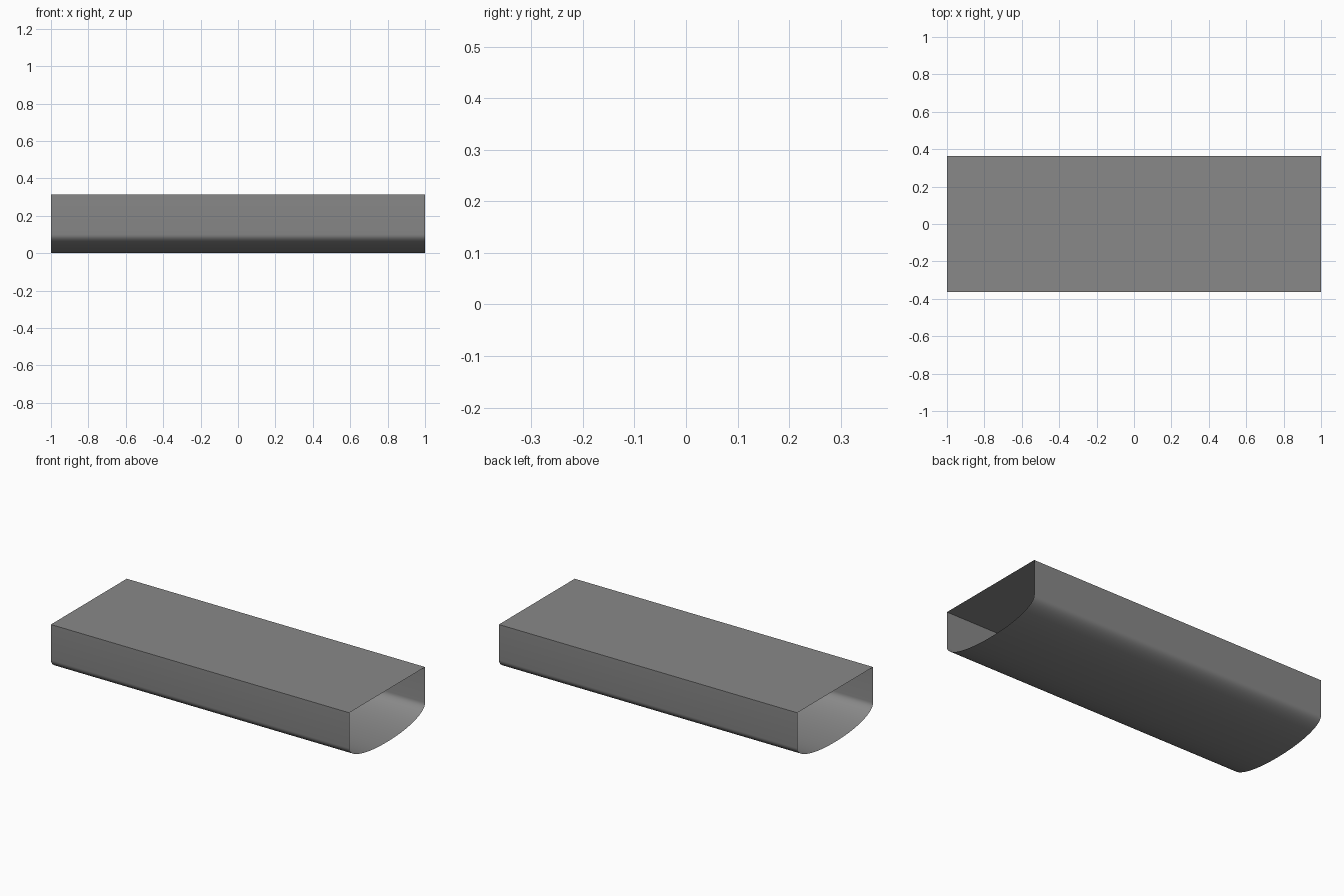
import bpy, bmesh
from math import sin, cos, pi, radians

if "Cube" in bpy.data.objects:
    bpy.data.objects.remove(bpy.data.objects["Cube"])

HALF_LEN, HALF_W, TOP, BULGE, N = 1.0, 0.363, 0.315, 0.10, 36
POWER = 0.95  # slightly fuller than a plain ellipse

# Open-ended sleeve: flat top, upright sides, rounded underside
profile = [(-HALF_W, TOP)]
for i in range(N + 1):
    t = pi * i / N
    c, s = cos(t), max(sin(t), 0.0)
    y = -HALF_W * (abs(c) ** POWER) * (1 if c > 0 else -1)
    profile.append((y, BULGE * (1 - s ** POWER)))
profile.append((HALF_W, TOP))

bm = bmesh.new()
left, right = [[bm.verts.new((x, y, z)) for y, z in profile]
               for x in (-HALF_LEN, HALF_LEN)]
for i in range(len(profile)):
    j = (i + 1) % len(profile)
    bm.faces.new((left[i], left[j], right[j], right[i]))
bmesh.ops.recalc_face_normals(bm, faces=bm.faces)
mesh = bpy.data.meshes.new("open_sleeve")
bm.to_mesh(mesh)
bm.free()
sleeve = bpy.data.objects.new("open_sleeve", mesh)
bpy.context.collection.objects.link(sleeve)

# Dark grey finish
dark = bpy.data.materials.new("dark_grey")
dark.diffuse_color = (0.25, 0.25, 0.25, 1)
dark.use_nodes = True
dark.node_tree.nodes["Principled BSDF"].inputs["Base Color"].default_value = dark.diffuse_color
mesh.materials.append(dark)

bpy.context.view_layer.objects.active = sleeve
sleeve.select_set(True)
bpy.ops.object.shade_smooth_by_angle(angle=radians(35))
